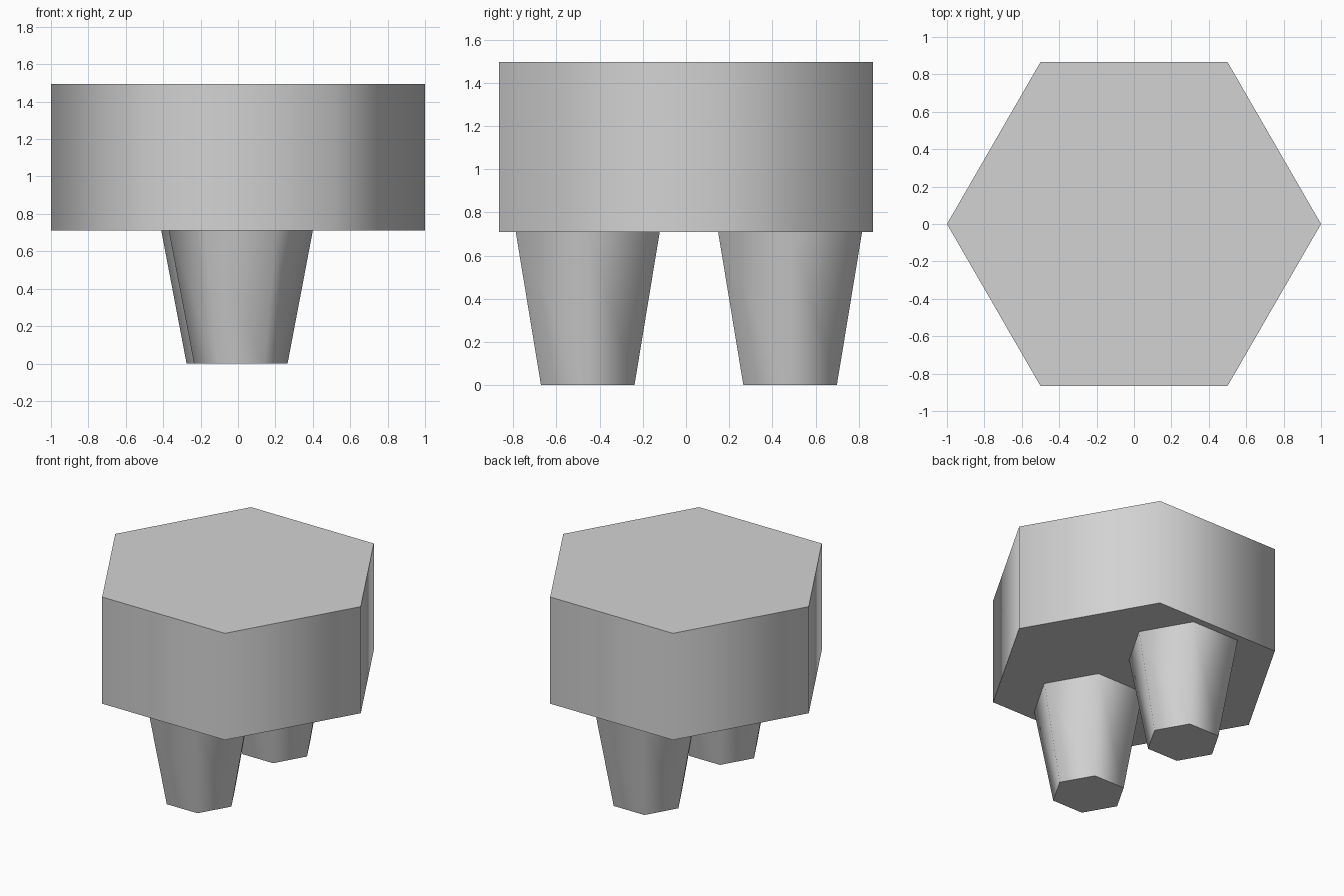
import bpy
import math

default = bpy.data.objects.get("Cube")
if default:
    bpy.data.objects.remove(default, do_unlink=True)

# Single plain grey
grey = bpy.data.materials.new("light_grey")
grey.use_nodes = True
colour = (0.65, 0.65, 0.65, 1)
grey.diffuse_color = colour
grey.node_tree.nodes["Principled BSDF"].inputs["Base Color"].default_value = colour


def hex_block(name, x, y, bottom, top, r_bottom, r_top):
    """Six-sided block with corners on the x axis and rounded-looking sides."""
    bpy.ops.mesh.primitive_cone_add(
        vertices=6, radius1=r_bottom, radius2=r_top, depth=top - bottom,
        location=(x, y, (bottom + top) / 2), rotation=(0, 0, math.radians(30)))
    obj = bpy.context.object
    obj.name = name
    bpy.ops.object.transform_apply(location=False, rotation=True, scale=True)
    obj.data.materials.append(grey)
    # Sides blend together, caps stay crisp
    bpy.ops.object.shade_smooth_by_angle(angle=math.radians(70))
    return obj


# Hexagonal body
hex_block("body", 0, 0, 0.71, 1.495, 1.0, 1.0)

# Two tapered legs, slightly offset from the centre line
hex_block("front_leg", 0.015, -0.455, 0, 0.71, 0.25, 0.385)
hex_block("back_leg", -0.025, 0.482, 0, 0.71, 0.25, 0.385)
